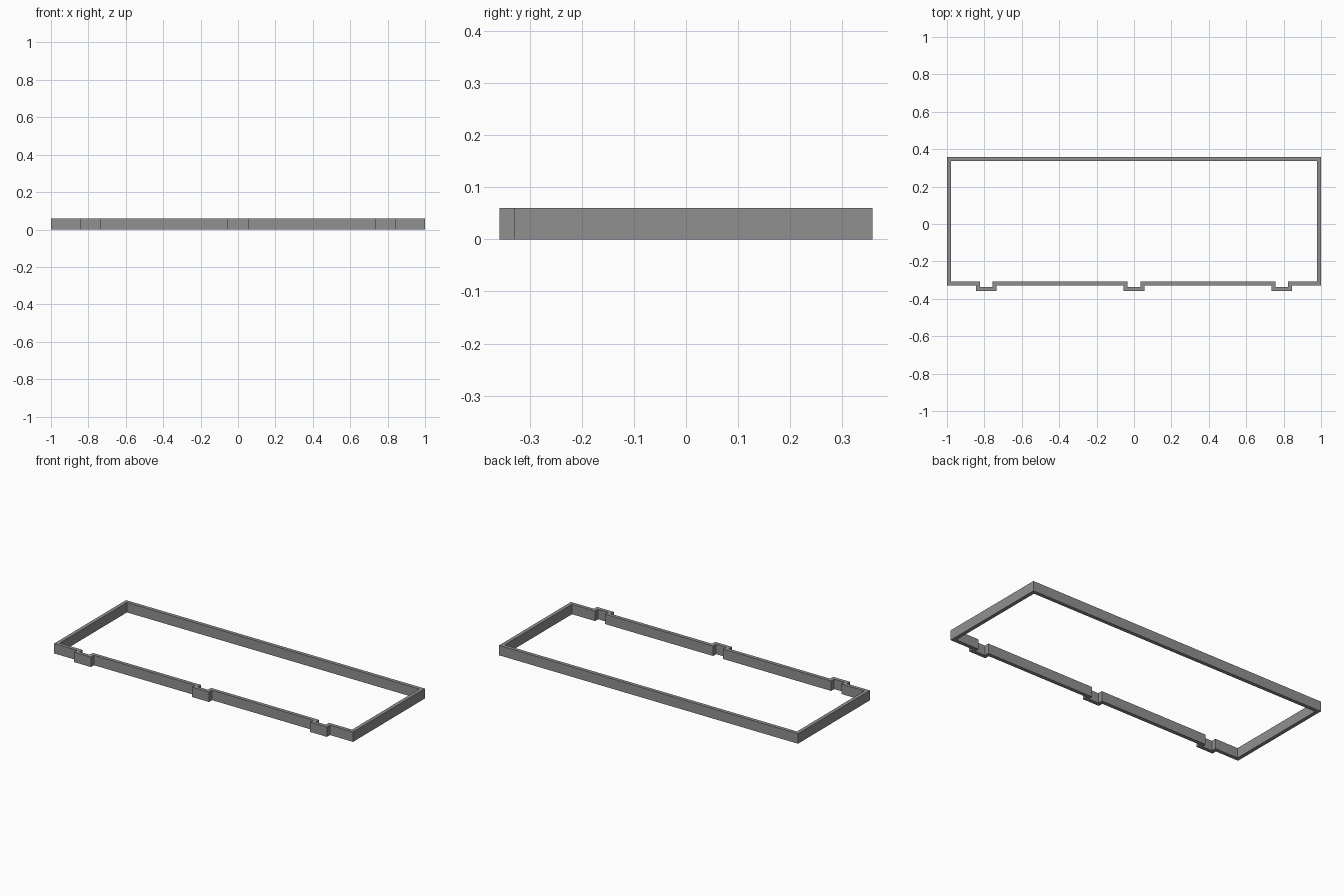
import bpy
import bmesh

if "Cube" in bpy.data.objects:
    bpy.data.objects.remove(bpy.data.objects["Cube"])

HEIGHT = 0.06
WALL = 0.022
HALF_X, BACK_Y, FRONT_Y, TAB_Y = 1.0, 0.358, -0.329, -0.358
TAB_CENTRES = (-0.79, 0.0, 0.79)
TAB_HALF = 0.056


def outline(inset):
    """Rectangle with three square tabs along the front, moved inward by inset."""
    x, front, tab = HALF_X - inset, FRONT_Y + inset, TAB_Y + inset
    w = TAB_HALF - inset
    pts = [(-x, BACK_Y - inset), (-x, front)]
    for c in TAB_CENTRES:
        pts += [(c - w, front), (c - w, tab), (c + w, tab), (c + w, front)]
    return pts + [(x, front), (x, BACK_Y - inset)]


grey = bpy.data.materials.new("mid grey")
grey.diffuse_color = (0.28, 0.28, 0.28, 1)
grey.use_nodes = True
grey.node_tree.nodes["Principled BSDF"].inputs["Base Color"].default_value = grey.diffuse_color

# Frame: strip between outer and inner outlines, raised to full height
bm = bmesh.new()
outer, inner = ([[bm.verts.new((px, py, z)) for px, py in outline(i)]
                 for z in (0, HEIGHT)] for i in (0, WALL))
n = len(outer[0])
for a in range(n):
    b = (a + 1) % n
    for lo, hi in ((outer[0], outer[1]), (outer[1], inner[1]),
                   (inner[1], inner[0]), (inner[0], outer[0])):
        bm.faces.new((lo[a], lo[b], hi[b], hi[a]))
bmesh.ops.recalc_face_normals(bm, faces=bm.faces)
mesh = bpy.data.meshes.new("tabbed_frame")
bm.to_mesh(mesh)
bm.free()
mesh.materials.append(grey)
bpy.context.collection.objects.link(bpy.data.objects.new("tabbed_frame", mesh))
